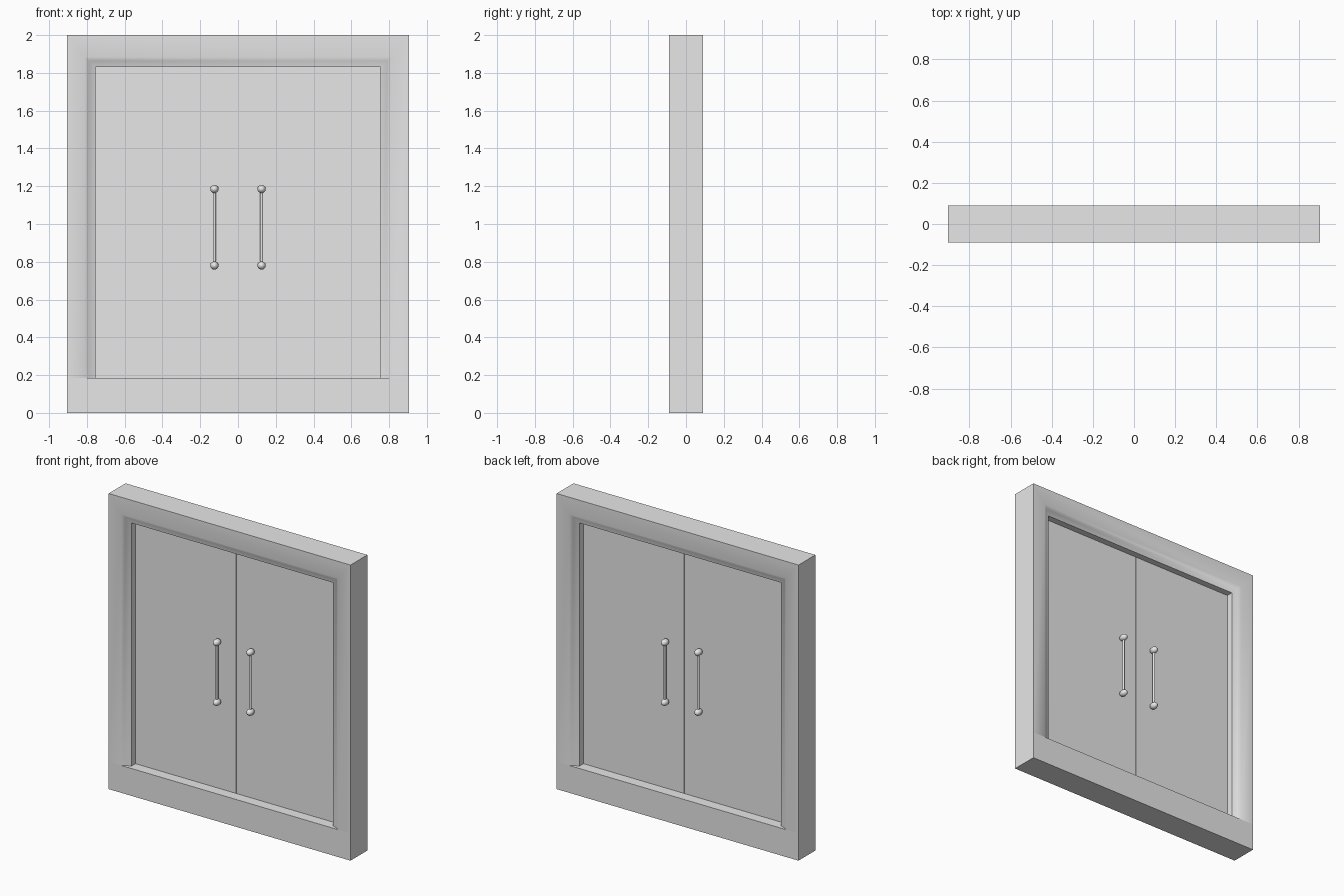
import bpy, bmesh, math

cube = bpy.data.objects.get("Cube")
if cube:
    bpy.data.objects.remove(cube, do_unlink=True)

grey = bpy.data.materials.new("plain_grey")
grey.use_nodes = True
grey.diffuse_color = (0.8, 0.8, 0.8, 1)
grey.node_tree.nodes["Principled BSDF"].inputs["Base Color"].default_value = (0.8, 0.8, 0.8, 1)

HALF_W, HALF_D, HEIGHT = 0.905, 0.09, 2.0
OPEN_X, OPEN_Z, SILL = 0.755, 1.83, 0.185
DOOR_Y = 0.018


def finish(name, bm, smooth=False):
    bmesh.ops.recalc_face_normals(bm, faces=bm.faces)
    mesh = bpy.data.meshes.new(name)
    bm.to_mesh(mesh)
    bm.free()
    mesh.materials.append(grey)
    obj = bpy.data.objects.new(name, mesh)
    bpy.context.collection.objects.link(obj)
    if smooth:
        bpy.ops.object.select_all(action='DESELECT')
        obj.select_set(True)
        bpy.context.view_layer.objects.active = obj
        bpy.ops.object.shade_smooth_by_angle(angle=math.radians(40))
    return obj


def box(name, x0, x1, y0, y1, z0, z1):
    bm = bmesh.new()
    bmesh.ops.create_cube(bm, size=1)
    for v in bm.verts:
        v.co = (x1 if v.co.x > 0 else x0,
                y1 if v.co.y > 0 else y0,
                z1 if v.co.z > 0 else z0)
    return finish(name, bm)


# Sill along the bottom, full depth
box("sill", -HALF_W, HALF_W, -HALF_D, HALF_D, 0, SILL)

# Moulded frame: the profile (half width, top height, depth) swept round three sides
front = [(HALF_W, HEIGHT, HALF_D), (0.81, 1.885, HALF_D),
         (0.79, 1.865, 0.075), (OPEN_X, OPEN_Z, 0.062)]
profile = [(x, z, -y) for x, z, y in front] + [(x, z, y) for x, z, y in reversed(front)]
bm = bmesh.new()
stations = []
for side, at_top in ((-1, False), (-1, True), (1, True), (1, False)):
    stations.append([bm.verts.new((side * x, y, z if at_top else SILL)) for x, z, y in profile])
for a, b in zip(stations, stations[1:]):
    for i in range(len(profile)):
        j = (i + 1) % len(profile)
        bm.faces.new((a[i], a[j], b[j], b[i]))
bm.faces.new(stations[0])
bm.faces.new(stations[-1])
finish("frame", bm, smooth=True)

# Two door leaves with a hairline gap
for label, s in (("right", -1), ("left", 1)):
    x0, x1 = sorted((s * 0.001, s * OPEN_X))
    box(label + "_door", x0, x1, -DOOR_Y, DOOR_Y, SILL, OPEN_Z)

# Pull handles on both faces: a thin bar between two rounded knobs
KNOB_Z = (0.78, 1.185)
for face, sy in (("front", -1), ("back", 1)):
    for label, sx in (("right", -1), ("left", 1)):
        x, y = sx * 0.125, sy * 0.046
        bm = bmesh.new()
        for z in KNOB_Z:
            made = bmesh.ops.create_uvsphere(bm, u_segments=20, v_segments=12, radius=1)
            for v in made["verts"]:
                v.co = (x + v.co.x * 0.022, y + v.co.y * 0.03, z + v.co.z * 0.022)
        bar = bmesh.ops.create_cone(bm, cap_ends=True, segments=14, radius1=0.008,
                                    radius2=0.008, depth=KNOB_Z[1] - KNOB_Z[0])
        bmesh.ops.translate(bm, verts=bar["verts"], vec=(x, y, sum(KNOB_Z) / 2))
        finish(f"{face}_{label}_handle", bm, smooth=True)
